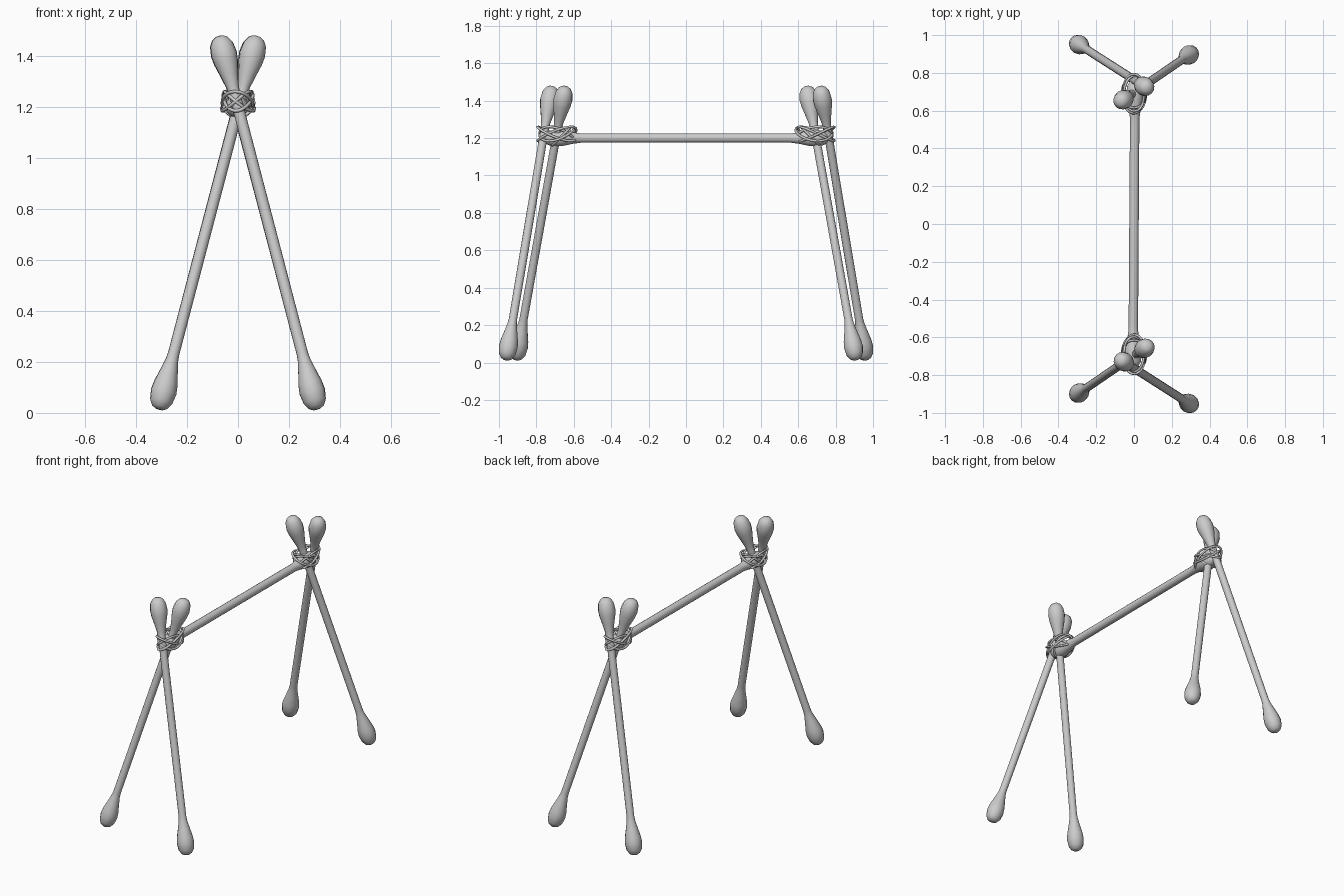
import bpy, bmesh, math
from mathutils import Vector, Matrix

if "Cube" in bpy.data.objects:
    bpy.data.objects.remove(bpy.data.objects["Cube"])

SIDES = 14
# (distance from tip, radius) of one swollen cotton end
END = [(0.003, 0.016), (0.012, 0.031), (0.035, 0.045), (0.075, 0.051),
       (0.11, 0.047), (0.16, 0.035), (0.205, 0.025), (0.23, 0.0225)]


def swab(name, a, b, girth=1.0, shaft=0.0225):
    """Stick with a swollen end at each of its two tips."""
    a, b = Vector(a), Vector(b)
    length = (b - a).length
    half = [(d, max(r * girth, shaft) if d > 0.05 else r * girth) for d, r in END]
    half[-1] = (half[-1][0], shaft)
    prof = half + [(length - d, r) for d, r in reversed(half)]
    bm = bmesh.new()
    rings = []
    for d, r in prof:
        rings.append([bm.verts.new((r * math.cos(2 * math.pi * i / SIDES),
                                    r * math.sin(2 * math.pi * i / SIDES), d))
                      for i in range(SIDES)])
    for lo, hi in zip(rings, rings[1:]):
        for i in range(SIDES):
            j = (i + 1) % SIDES
            bm.faces.new((lo[i], lo[j], hi[j], hi[i]))
    bm.faces.new(rings[0][::-1])
    bm.faces.new(rings[-1])
    rot = (b - a).to_track_quat('Z', 'Y').to_matrix().to_4x4()
    bm.transform(Matrix.Translation(a) @ rot)
    mesh = bpy.data.meshes.new(name)
    bm.to_mesh(mesh)
    bm.free()
    mesh.shade_smooth()
    ob = bpy.data.objects.new(name, mesh)
    bpy.context.collection.objects.link(ob)
    return ob


def rope(name, pts, radius=0.007):
    """Closed round cord through the points."""
    cu = bpy.data.curves.new(name, 'CURVE')
    cu.dimensions = '3D'
    cu.bevel_depth = radius
    cu.bevel_resolution = 1
    sp = cu.splines.new('POLY')
    sp.points.add(len(pts) - 1)
    for p, co in zip(sp.points, pts):
        p.co = (*co, 1)
    sp.use_cyclic_u = True
    ob = bpy.data.objects.new(name, cu)
    bpy.context.collection.objects.link(ob)
    return ob


# Two identical ends, turned half a revolution about z
for label, s in (("front", 1), ("back", -1)):
    # crossed legs
    swab(label + "_outer_leg", (s * 0.31, s * -0.962, 0.012), (s * -0.073, s * -0.717, 1.478))
    swab(label + "_inner_leg", (s * -0.31, s * -0.908, 0.012), (s * 0.075, s * -0.645, 1.478))

    # lashing wound around the crossing
    pts = []
    n = 112
    for i in range(n):
        t = 8 * math.pi * i / n
        pts.append((s * 0.058 * math.cos(t) * (1 + 0.1 * math.sin(t * 0.75)),
                    s * (-0.69 + 0.098 * math.sin(t) * (1 + 0.08 * math.cos(t * 0.5))),
                    1.222 + 0.038 * math.sin(t * 1.25 + 0.6)))
    rope(label + "_lashing", pts)

    # tie loop around the legs and the bar end
    pts = []
    for i in range(28):
        t = 2 * math.pi * i / 28
        pts.append((s * 0.056 * math.cos(t), s * (-0.665 + 0.05 * math.sin(t)),
                    1.21 + 0.05 * math.sin(t)))
    rope(label + "_tie", pts)

# Horizontal top bar
swab("top_bar", (-0.005, -0.765, 1.2), (0.005, 0.765, 1.2), 0.9, 0.025)
